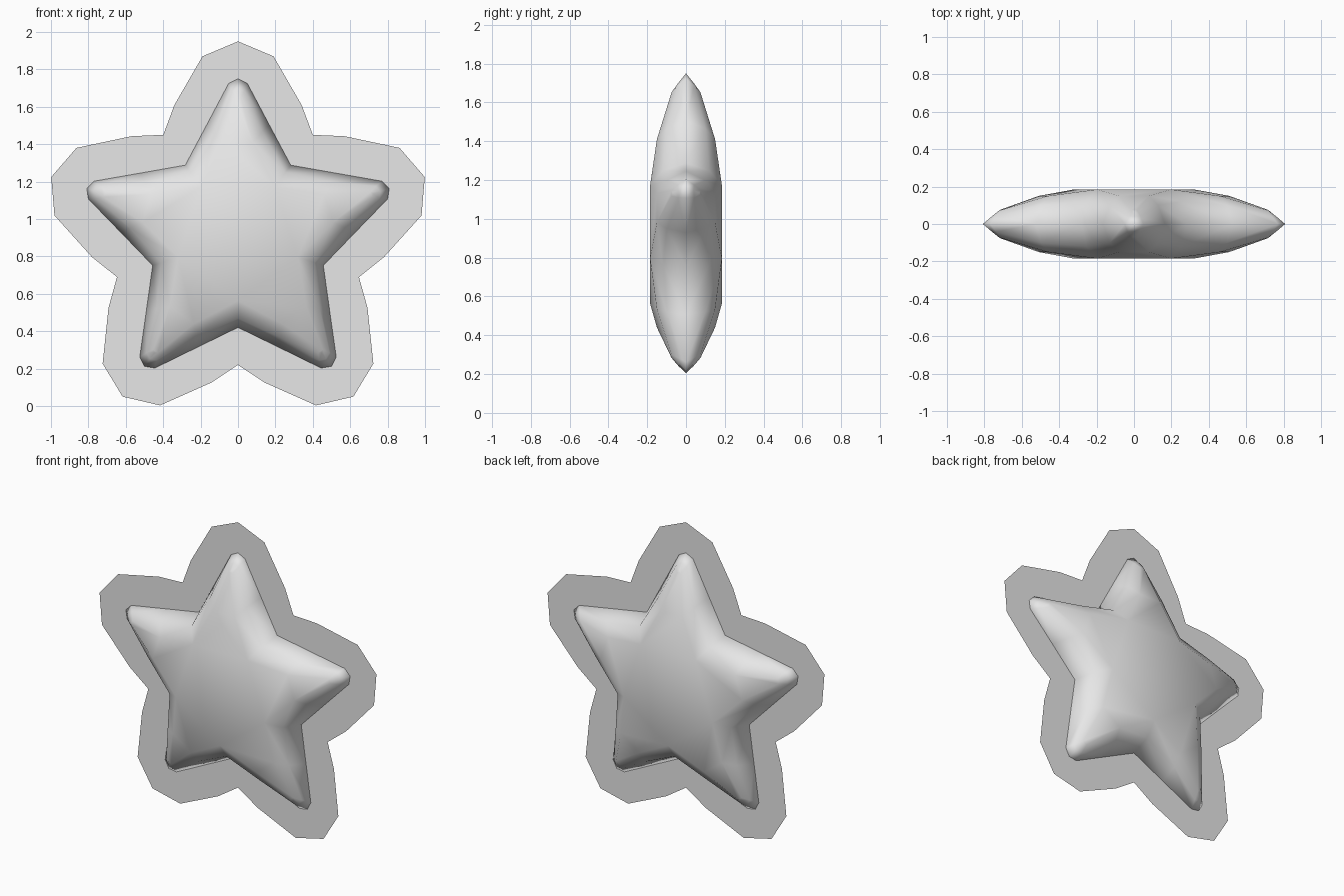
import bpy
import bmesh
from math import sin, cos, radians

if "Cube" in bpy.data.objects:
    bpy.data.objects.remove(bpy.data.objects["Cube"], do_unlink=True)

ARMS = 5
CENTRE_Z = 0.9

grey = bpy.data.materials.new("light_grey")
grey.use_nodes = True
colour = (0.8, 0.8, 0.8, 1)
grey.diffuse_color = colour
grey.node_tree.nodes["Principled BSDF"].inputs["Base Color"].default_value = colour

# Half of one arm per ring, from valley to tip: (across, along, depth)
SEAM = [(0.282, 0.388, 0), (0.166, 0.606, 0), (0.05, 0.825, 0), (0, 0.85, 0)]
SHOULDER = [(0.253, 0.348, 0.12), (0.13, 0.565, 0.1), (0.034, 0.785, 0.042), (0, 0.80, 0.04)]
CREST = [(0.198, 0.272, 0.185), (0.08, 0.51, 0.15), (0.015, 0.75, 0.075), (0, 0.76, 0.069)]
RIM = [(0.4, 0.55, 0), (0.34, 0.71, 0), (0.19, 0.97, 0), (0, 1.05, 0)]
STEP = 2 * (len(SEAM) - 1)


def ring(bm, half, side=1):
    """Repeat a mirrored half arm around the centre; the next arm owns the last valley."""
    arm = half + [(-u, h, d) for u, h, d in half[-2:0:-1]]
    verts = []
    for i in range(ARMS):
        a = radians(90 + 360 / ARMS * i)
        for u, h, d in arm:
            verts.append(bm.verts.new((h * cos(a) + u * sin(a), -side * d,
                                       CENTRE_Z + h * sin(a) - u * cos(a))))
    return verts


def bridge(bm, outer, inner):
    n = len(outer)
    for i in range(n):
        j = (i + 1) % n
        bm.faces.new((outer[i], outer[j], inner[j], inner[i]))


def finish(bm, name, smooth):
    bmesh.ops.recalc_face_normals(bm, faces=bm.faces[:])
    for f in bm.faces:
        f.smooth = smooth
    mesh = bpy.data.meshes.new(name)
    bm.to_mesh(mesh)
    bm.free()
    mesh.materials.append(grey)
    obj = bpy.data.objects.new(name, mesh)
    bpy.context.collection.objects.link(obj)


# Puffy star: both sides share the seam
bm = bmesh.new()
seam = ring(bm, SEAM)
for side in (1, -1):
    shoulder = ring(bm, SHOULDER, side)
    crest = ring(bm, CREST, side)
    bridge(bm, seam, shoulder)
    bridge(bm, shoulder, crest)
    n = len(crest)
    # Strips across the top of each arm
    for s in range(0, n, STEP):
        arm = [crest[(s + k) % n] for k in range(STEP + 1)]
        for k in range(2):
            bm.faces.new((arm[k], arm[k + 1], arm[STEP - k - 1], arm[STEP - k]))
        bm.faces.new(arm[2:5])
    # Flat centre
    bm.faces.new(crest[::STEP])
finish(bm, "puffy_star", True)

# Thin flat border around the seam
bm = bmesh.new()
bridge(bm, ring(bm, RIM), ring(bm, SEAM))
finish(bm, "flat_border", False)
